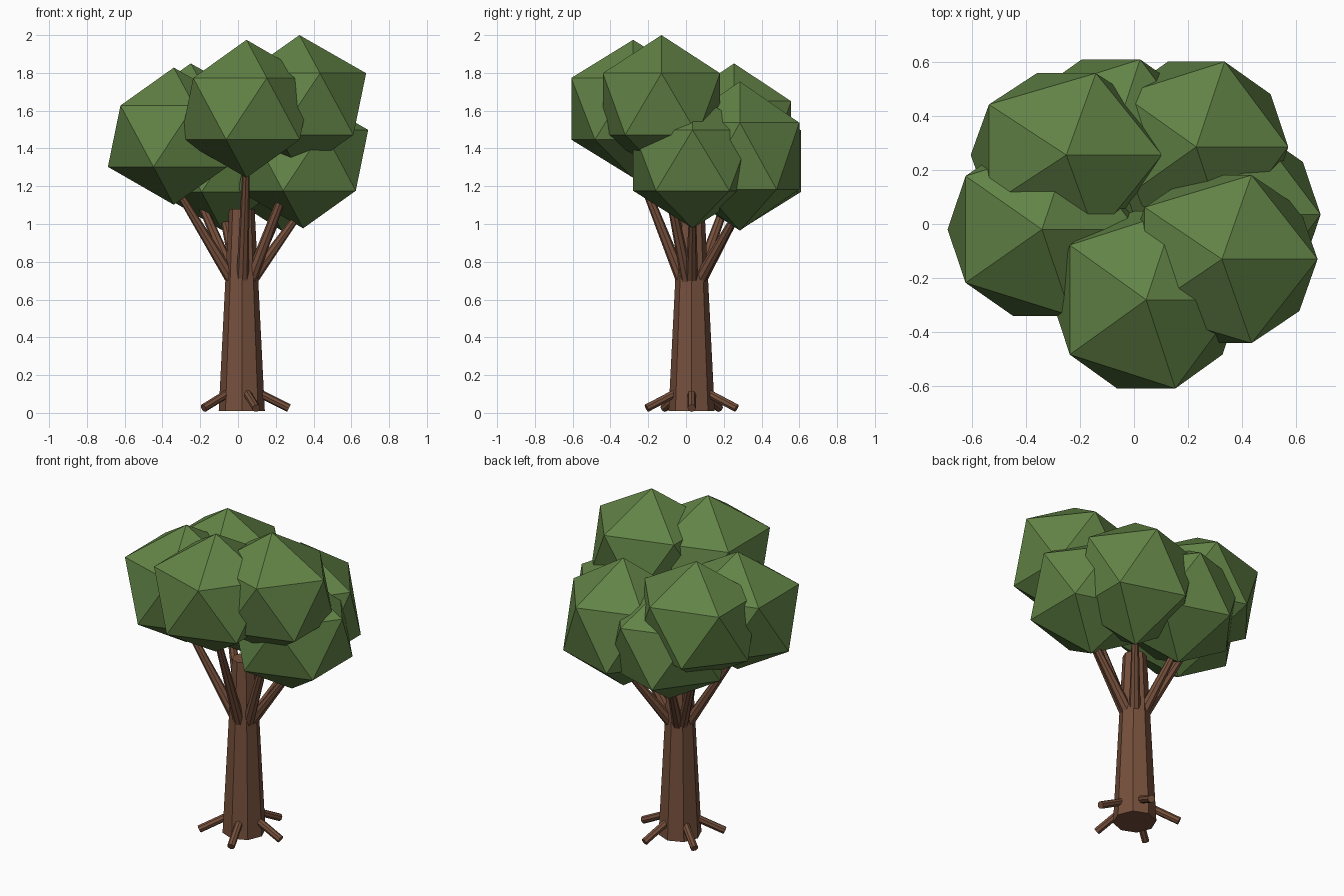
import bpy, bmesh, math
from mathutils import Vector, Matrix

cube = bpy.data.objects.get("Cube")
if cube:
    bpy.data.objects.remove(cube, do_unlink=True)


def make_material(name, color):
    mat = bpy.data.materials.new(name)
    mat.use_nodes = True
    mat.diffuse_color = color
    mat.node_tree.nodes["Principled BSDF"].inputs["Base Color"].default_value = color
    return mat


leaf_green = make_material("leaf_green", (0.122, 0.227, 0.061, 1))
bark_brown = make_material("bark_brown", (0.181, 0.080, 0.045, 1))


def add_object(name, bm, mat):
    mesh = bpy.data.meshes.new(name)
    bm.to_mesh(mesh)
    bm.free()
    mesh.materials.append(mat)
    obj = bpy.data.objects.new(name, mesh)
    bpy.context.collection.objects.link(obj)
    return obj


def limb(name, start, end, r_start, r_end, sides=8):
    """Tapered flat-sided post between two points."""
    start, end = Vector(start), Vector(end)
    axis = end - start
    turn = Vector((0, 0, 1)).rotation_difference(axis).to_matrix().to_4x4()
    bm = bmesh.new()
    bmesh.ops.create_cone(bm, cap_ends=True, segments=sides, radius1=r_start,
                          radius2=r_end, depth=axis.length,
                          matrix=Matrix.Translation((start + end) / 2) @ turn)
    return add_object(name, bm, bark_brown)


def leaf_clump(name, center, radii):
    """Twenty-sided clump of leaves."""
    bm = bmesh.new()
    bmesh.ops.create_icosphere(bm, subdivisions=1, radius=1,
                               matrix=Matrix.Translation(center) @ Matrix.Diagonal((*radii, 1)))
    return add_object(name, bm, leaf_green)


# Trunk
base = Vector((0.02, 0.03, 0))
limb("trunk", base + Vector((0, 0, 0.01)), base + Vector((0, 0, 1.08)), 0.122, 0.068)

# Roots, evenly spread around the trunk
for i in range(5):
    a = math.tau * i / 5
    out = Vector((math.cos(a), math.sin(a), 0))
    limb(f"root_{i + 1}", base + out * 0.07 + Vector((0, 0, 0.115)),
         base + out * 0.25 + Vector((0, 0, 0.025)), 0.022, 0.022)

# Leaf clumps: centre and radii, each carried by a branch
clumps = {
    "front": ((0.045, -0.28, 1.61), (0.39, 0.385, 0.365)),
    "front_left": ((0.325, -0.13, 1.635), (0.395, 0.365, 0.365)),
    "right": ((-0.34, -0.02, 1.465), (0.39, 0.375, 0.363)),
    "back_right": ((-0.25, 0.255, 1.488), (0.395, 0.355, 0.362)),
    "back_left": ((0.23, 0.285, 1.36), (0.38, 0.37, 0.395)),
    "left": ((0.345, 0.035, 1.337), (0.385, 0.37, 0.36)),
    "back": ((-0.085, 0.285, 1.333), (0.39, 0.38, 0.365)),
}
for side, (center, radii) in clumps.items():
    leaf_clump(f"leaves_{side}", center, radii)
    tip = Vector(center) - Vector((0, 0, radii[2] * 0.7))
    out = (tip - base) * Vector((1, 1, 0))
    foot = base + out.normalized() * 0.05 + Vector((0, 0, 0.70))
    limb(f"branch_{side}", foot, tip, 0.033, 0.018)
